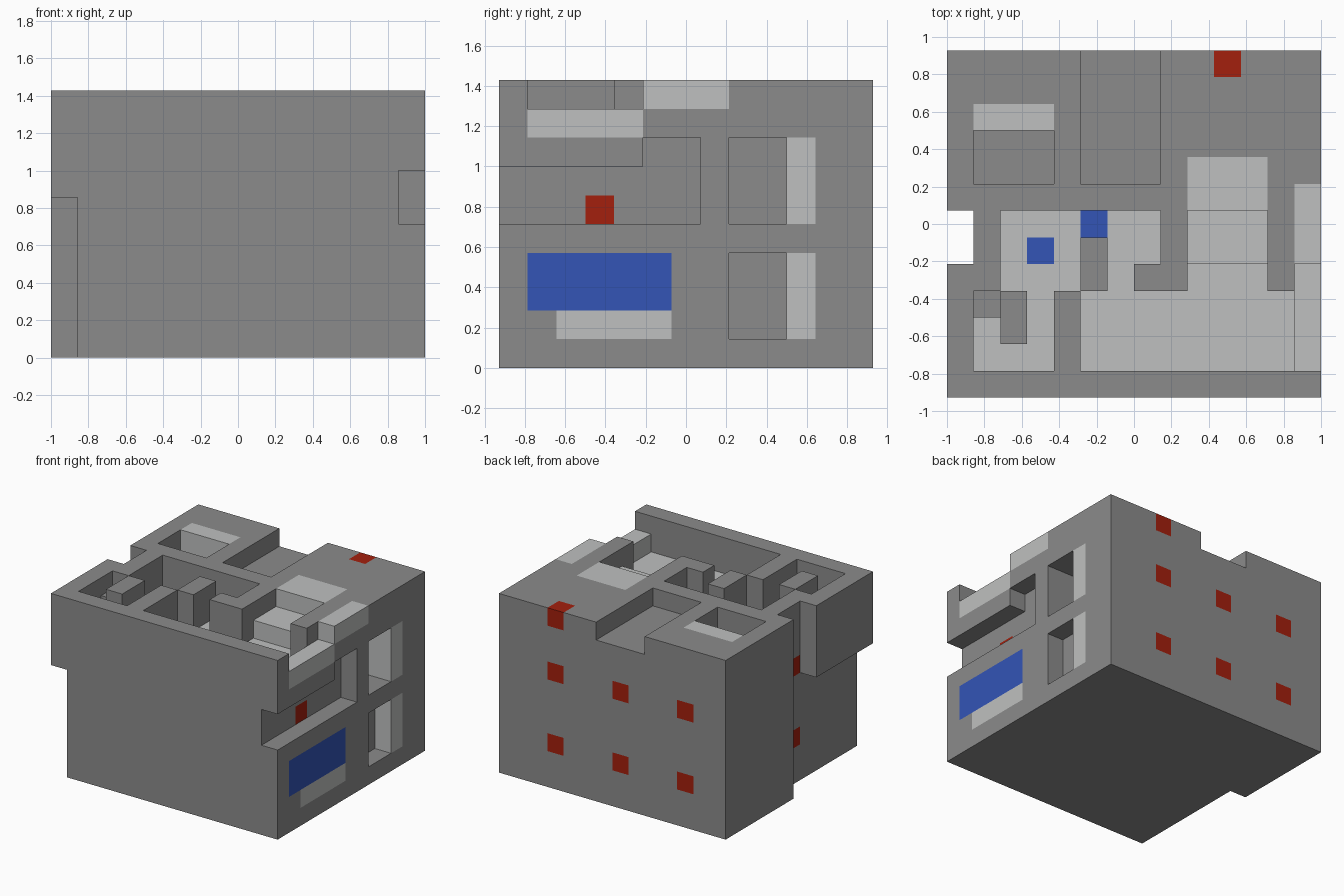
import bpy
import bmesh
from mathutils import Vector

cube = bpy.data.objects.get("Cube")
if cube:
    bpy.data.objects.remove(cube, do_unlink=True)

# The building stands on a block grid: width, depth and height in blocks
WIDTH, DEPTH, HEIGHT = 14, 13, 10
BLOCK = 2 / WIDTH
blocks = {}


def make_material(name, color):
    material = bpy.data.materials.new(name)
    material.use_nodes = True
    material.diffuse_color = (*color, 1)
    shader = next(n for n in material.node_tree.nodes if n.type == 'BSDF_PRINCIPLED')
    shader.inputs["Base Color"].default_value = (*color, 1)
    shader.inputs["Roughness"].default_value = 0.9
    return material


stone = make_material("dark stone", (0.26, 0.26, 0.26))
pale = make_material("pale stone", (0.52, 0.53, 0.525))
blue = make_material("blue", (0.033, 0.09, 0.47))
red = make_material("red", (0.37, 0.014, 0.004))


def fill(part, xs, ys, zs):
    """Fill a box of blocks with a part."""
    for x in range(*xs):
        for y in range(*ys):
            for z in range(*zs):
                blocks[x, y, z] = part


def carve(xs, ys, zs):
    """Remove a box of blocks."""
    for x in range(*xs):
        for y in range(*ys):
            for z in range(*zs):
                blocks.pop((x, y, z), None)


# Solid body
fill("walls", (0, WIDTH), (0, DEPTH), (0, HEIGHT))

# Undercut and open shaft on the -x side
carve((0, 1), (0, 7), (0, 6))
carve((0, 1), (5, 7), (0, HEIGHT))

# Open rooms sunk into the roof, each with a pale floor
rooms = [
    ((5, 13), (1, 4)),    # main hall
    ((9, 12), (4, 5)),    # foot of the steps
    ((2, 8), (4, 7)),     # middle room
    ((1, 4), (1, 4)),     # corner room
]
for xs, ys in rooms:
    carve(xs, ys, (8, HEIGHT))
    fill("room_floor", xs, ys, (7, 8))

# Pillars and partitions left standing in the rooms
fill("walls", (5, 6), (4, 6), (7, HEIGHT))
fill("walls", (7, 8), (4, 5), (7, HEIGHT))
fill("walls", (2, 3), (2, 4), (7, HEIGHT))
fill("walls", (1, 2), (3, 4), (7, 9))

# Pale steps up to the roof
carve((9, 12), (5, 7), (9, HEIGHT))
fill("steps", (9, 12), (5, 7), (8, 9))
fill("steps", (9, 12), (7, 9), (9, HEIGHT))

# Open balcony on the +x side
carve((13, 14), (1, 5), (9, HEIGHT))
fill("balcony", (13, 14), (1, 5), (8, 9))
fill("balcony", (13, 14), (5, 8), (9, HEIGHT))

# Sheltered ledge below the balcony
carve((13, 14), (0, 7), (5, 7))
carve((13, 14), (5, 7), (7, 8))

# Notch in the back of the roof
carve((5, 8), (8, DEPTH), (9, HEIGHT))

# Roof light and two side windows, each with a pale jamb
openings = [
    ((1, 4), (8, HEIGHT)),
    ((12, 14), (5, 8)),
    ((13, 14), (1, 4)),
]
for xs, zs in openings:
    carve(xs, (8, 10), zs)
    fill("window_jambs", xs, (10, 11), zs)

# Blue panel over a pale sill, and blue floor tiles
fill("blue_panel", (13, 14), (1, 6), (2, 4))
fill("panel_sill", (13, 14), (2, 6), (1, 2))
fill("blue_tiles", (3, 4), (5, 6), (7, 8))
fill("blue_tiles", (5, 6), (6, 7), (7, 8))

# Red lamps on the back, the roof edge, the side wall and the ledge
for z in (2, 6):
    for x in (2, 6, 10):
        fill("red_lamps", (x, x + 1), (12, 13), (z, z + 1))
    fill("red_lamps", (1, 2), (5, 6), (z, z + 1))
fill("red_lamps", (10, 11), (12, 13), (9, HEIGHT))
fill("red_lamps", (12, 13), (3, 4), (5, 6))

# Turn the outer block faces of each part into a mesh
DIRECTIONS = [Vector(axis) * sign
              for axis in ((1, 0, 0), (0, 1, 0), (0, 0, 1)) for sign in (1, -1)]
ORIGIN = Vector((WIDTH / 2, DEPTH / 2, 0))


def build_part(name, material):
    bm = bmesh.new()
    for cell, part in blocks.items():
        if part != name:
            continue
        center = Vector(cell) + Vector((0.5, 0.5, 0.5))
        for normal in DIRECTIONS:
            neighbor = tuple(int(c) for c in Vector(cell) + normal)
            if neighbor in blocks:
                continue
            side = Vector((normal.y, normal.z, normal.x))
            up = normal.cross(side)
            middle = center + normal / 2 - ORIGIN
            corners = [middle + (side * a + up * b) / 2
                       for a, b in ((-1, -1), (1, -1), (1, 1), (-1, 1))]
            bm.faces.new([bm.verts.new(corner * BLOCK) for corner in corners])
    bmesh.ops.remove_doubles(bm, verts=bm.verts, dist=BLOCK / 100)
    mesh = bpy.data.meshes.new(name)
    bm.to_mesh(mesh)
    bm.free()
    mesh.materials.append(material)
    bpy.context.collection.objects.link(bpy.data.objects.new(name, mesh))


PARTS = {
    "walls": stone,
    "room_floor": pale,
    "steps": pale,
    "balcony": pale,
    "window_jambs": pale,
    "panel_sill": pale,
    "blue_panel": blue,
    "blue_tiles": blue,
    "red_lamps": red,
}
for part_name, part_material in PARTS.items():
    build_part(part_name, part_material)
